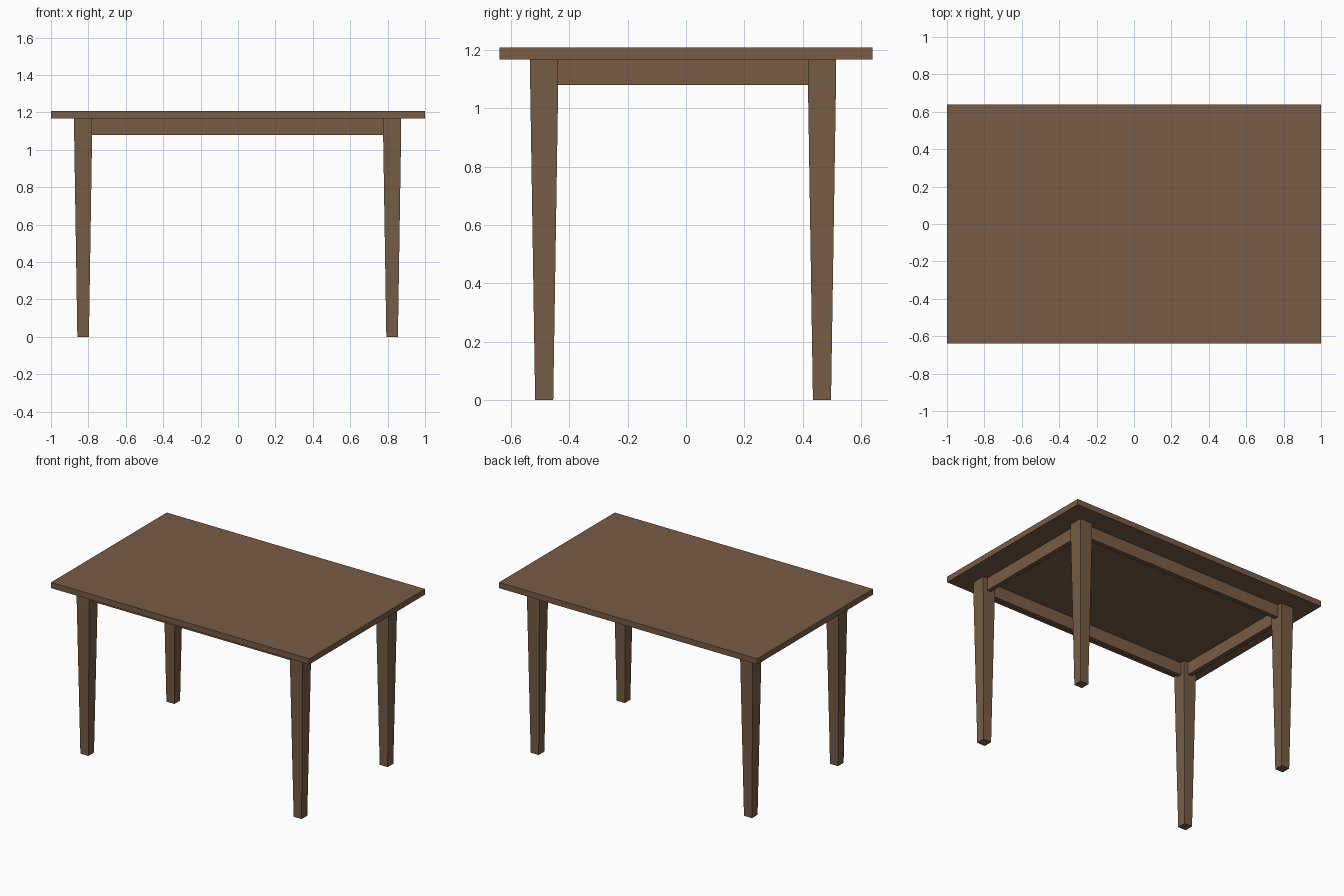
import bpy, bmesh

if "Cube" in bpy.data.objects:
    bpy.data.objects.remove(bpy.data.objects["Cube"])


def material(name, rgb):
    m = bpy.data.materials.new(name)
    m.diffuse_color = (*rgb, 1.0)
    m.use_nodes = True
    m.node_tree.nodes["Principled BSDF"].inputs["Base Color"].default_value = m.diffuse_color
    return m


board_wood = material("board brown", (0.188, 0.107, 0.061))
leg_wood = material("leg brown", (0.178, 0.109, 0.060))


def stack(name, cx, cy, sections, mat):
    """Loft rectangular sections (half_x, half_y, z) into a closed solid."""
    bm = bmesh.new()
    rings = [[bm.verts.new((cx + sx * hx, cy + sy * hy, z))
              for sx, sy in ((-1, -1), (1, -1), (1, 1), (-1, 1))]
             for hx, hy, z in sections]
    bm.faces.new(rings[0][::-1])
    bm.faces.new(rings[-1])
    for a, b in zip(rings, rings[1:]):
        for i in range(4):
            j = (i + 1) % 4
            bm.faces.new((a[i], a[j], b[j], b[i]))
    mesh = bpy.data.meshes.new(name)
    bm.to_mesh(mesh)
    bm.free()
    mesh.materials.append(mat)
    obj = bpy.data.objects.new(name, mesh)
    bpy.context.collection.objects.link(obj)
    return obj


TOP, UNDER, APRON = 1.208, 1.168, 1.08
CX, CY = -0.002, -0.01        # the leg frame sits slightly off centre
LX, LY = 0.826, 0.476         # leg spacing from the frame centre
LEG, FOOT, RAIL = 0.048, 0.031, 0.015

# Table top
stack("table_top", 0, 0, [(1.0, 0.64, UNDER), (1.0, 0.64, TOP)], board_wood)

# Legs: square at the apron, tapering on all sides to the foot
for sy, depth in ((-1, "front"), (1, "back")):
    for sx, side in ((-1, "left"), (1, "right")):
        stack(f"{depth}_{side}_leg", CX + sx * LX, CY + sy * LY,
              [(FOOT, FOOT, 0), (LEG, LEG, APRON), (LEG, LEG, UNDER)], leg_wood)

# Apron rails between the legs
for s, long_name, short_name in ((-1, "front", "left"), (1, "back", "right")):
    hx, hy = LX - LEG, LY - LEG
    stack(f"{long_name}_apron", CX, CY + s * LY,
          [(hx, RAIL, APRON), (hx, RAIL, UNDER)], board_wood)
    stack(f"{short_name}_apron", CX + s * LX, CY,
          [(RAIL, hy, APRON), (RAIL, hy, UNDER)], board_wood)
